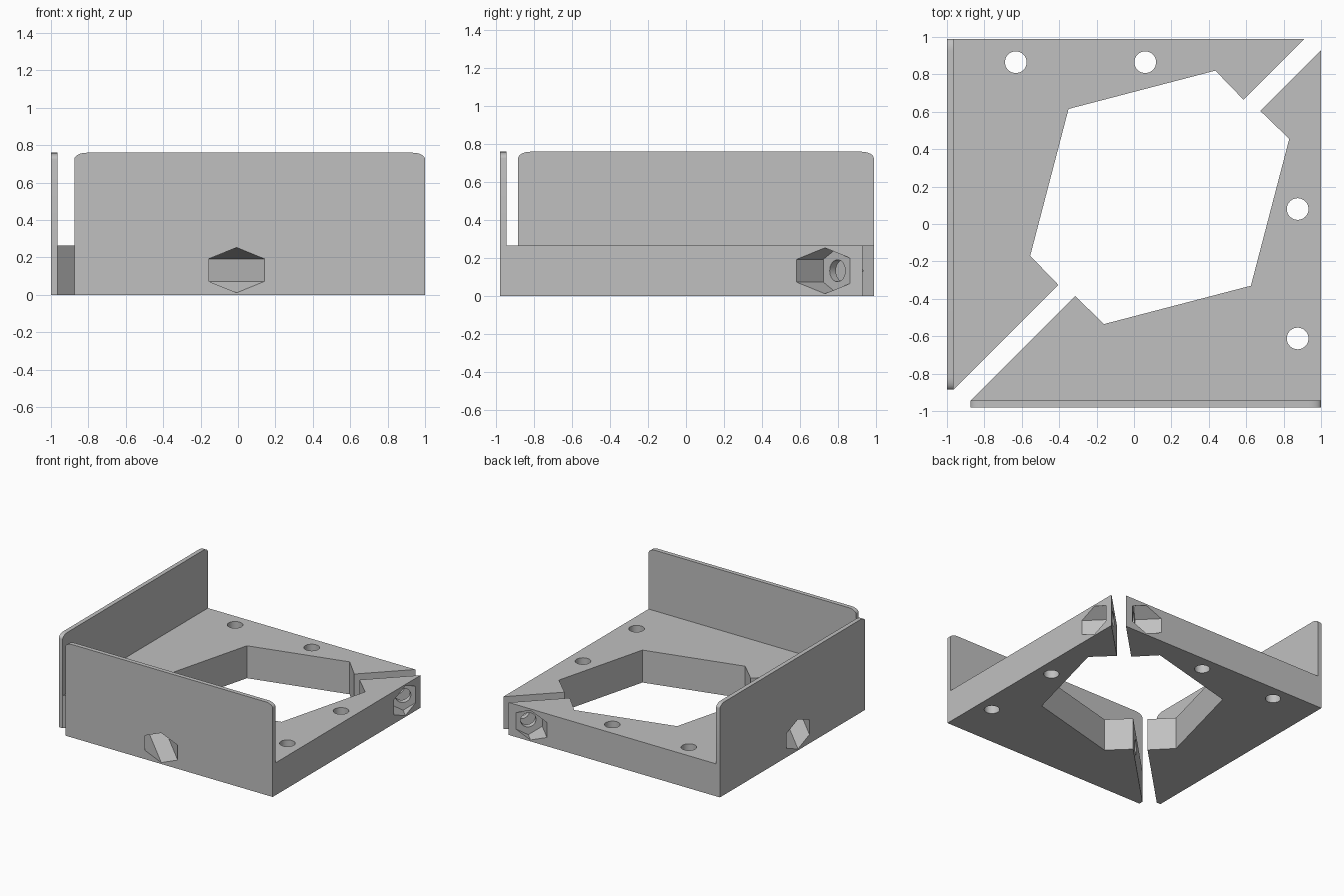
import bpy
import bmesh
from math import sin, cos, pi
from mathutils import Matrix, Vector

if "Cube" in bpy.data.objects:
    bpy.data.objects.remove(bpy.data.objects["Cube"], do_unlink=True)

PLATE_H, WALL_H, WALL_T = 0.265, 0.76, 0.035
FRONT, SIDE, WALL_END = -0.98, 1.0, -0.875
GAP = 0.07            # slot line: x - y = GAP
HOLE_R, NUT_R, NUT_WALL = 0.058, 0.121, 0.046

grey = bpy.data.materials.new("plain_grey")
grey.use_nodes = True
grey.diffuse_color = (0.53, 0.53, 0.53, 1)
grey.node_tree.nodes["Principled BSDF"].inputs["Base Color"].default_value = grey.diffuse_color


def link(name, mesh):
    obj = bpy.data.objects.new(name, mesh)
    bpy.context.collection.objects.link(obj)
    return obj


def prism(name, points, depth, frame=Matrix()):
    """Extrude a closed outline along the local z axis of a frame."""
    bm = bmesh.new()
    face = bm.faces.new([bm.verts.new((x, y, 0)) for x, y in points])
    grown = bmesh.ops.extrude_face_region(bm, geom=[face])["geom"]
    verts = [g for g in grown if isinstance(g, bmesh.types.BMVert)]
    bmesh.ops.translate(bm, verts=verts, vec=(0, 0, depth))
    bm.transform(frame)
    bmesh.ops.recalc_face_normals(bm, faces=bm.faces)
    mesh = bpy.data.meshes.new(name)
    bm.to_mesh(mesh)
    bm.free()
    mesh.materials.append(grey)
    return link(name, mesh)


def ring(radius, sides):
    return [(radius * cos(pi / 2 + 2 * pi * i / sides),
             radius * sin(pi / 2 + 2 * pi * i / sides)) for i in range(sides)]


def frame_at(origin, x, y, z):
    m = Matrix((x, y, z)).transposed().to_4x4()
    m.translation = origin
    return m


def combine(obj, tool, operation):
    mod = obj.modifiers.new(operation.lower(), "BOOLEAN")
    mod.operation, mod.solver, mod.object = operation, "EXACT", tool
    graph = bpy.context.evaluated_depsgraph_get()
    baked = bpy.data.meshes.new_from_object(obj.evaluated_get(graph))
    obj.modifiers.clear()
    obj.data = baked
    bpy.data.objects.remove(tool, do_unlink=True)


# base plate: triangular half with a piece of the central opening
half = prism("front_half", [
    (WALL_END, FRONT), (SIDE, FRONT), (SIDE, SIDE - GAP), (0.675, 0.675 - GAP),
    (0.83, 0.455), (0.625, -0.33), (-0.16, -0.535), (-0.315, -0.315 - GAP),
    (WALL_END, WALL_END - GAP)], PLATE_H)

# upright wall with softly rounded upper corners
rx, rz, steps = 0.065, 0.035, 8
arc = [(rx * cos(pi / 2 * i / steps), rz * sin(pi / 2 * i / steps)) for i in range(steps + 1)]
outline = [(WALL_END, 0), (SIDE, 0)]
outline += [(SIDE - rx + x, WALL_H - rz + z) for x, z in arc]
outline += [(WALL_END + rx - x, WALL_H - rz + z) for x, z in reversed(arc)]
wall = prism("wall", outline, WALL_T,
             frame_at((0, FRONT + WALL_T, 0), (1, 0, 0), (0, 0, 1), (0, -1, 0)))
combine(half, wall, "UNION")

# vertical screw holes
for y in (0.08, -0.612):
    combine(half, prism("screw_cutter", ring(HOLE_R, 32), 1,
                        Matrix.Translation((0.875, y, -0.3))), "DIFFERENCE")

# clamping bolt holes and hexagonal nut pockets, square to the slot
along = Vector((1, 1, 0)).normalized()
across = Vector((1, -1, 0)).normalized()
for total in (1.732, -0.987):
    start = Vector(((total + GAP) / 2, (total - GAP) / 2, PLATE_H / 2))
    for radius, sides, offset in ((HOLE_R, 32, -0.05), (NUT_R, 6, NUT_WALL)):
        frame = frame_at(start + across * offset, along, (0, 0, 1), across)
        length = 0.2 if sides > 6 else 1.0
        combine(half, prism("bolt_cutter", ring(radius, sides), length, frame), "DIFFERENCE")

# second half mirrored across the diagonal slot
other = link("back_half", half.data.copy())
swap = Matrix(((0, 1, 0, -0.02), (1, 0, 0, -0.01), (0, 0, 1, 0), (0, 0, 0, 1)))
other.data.transform(swap)
other.data.flip_normals()

# smooth the round holes and corners, keep hard edges
bpy.ops.object.select_all(action="DESELECT")
for obj in (half, other):
    obj.select_set(True)
bpy.context.view_layer.objects.active = half
bpy.ops.object.shade_smooth_by_angle(angle=pi / 6)
